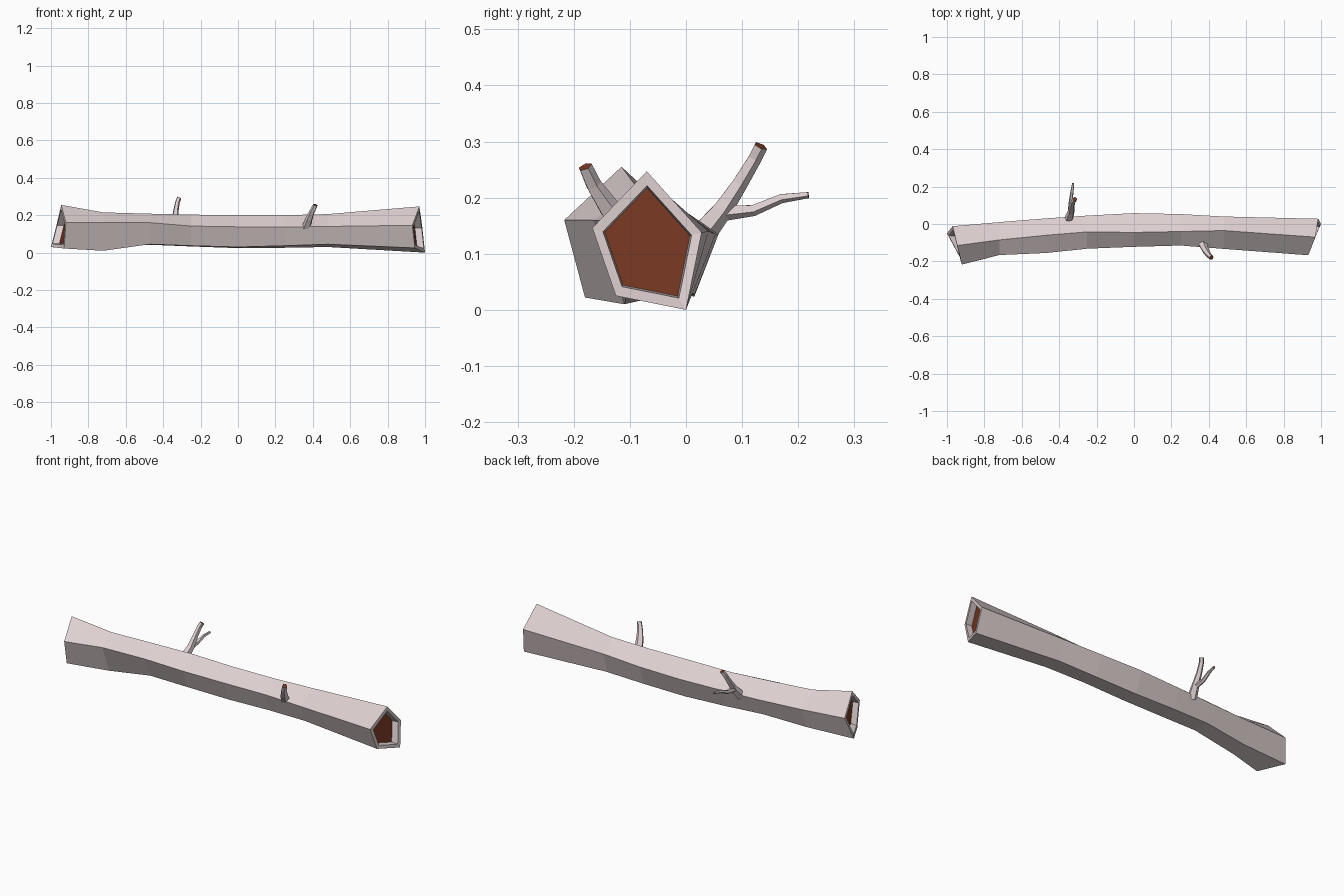
import bpy, bmesh, math
from mathutils import Vector

if "Cube" in bpy.data.objects:
    bpy.data.objects.remove(bpy.data.objects["Cube"])


def material(name, rgb):
    m = bpy.data.materials.new(name)
    m.diffuse_color = (*rgb, 1)
    m.use_nodes = True
    m.node_tree.nodes["Principled BSDF"].inputs["Base Color"].default_value = m.diffuse_color
    return m


BARK = material("bark", (0.73, 0.63, 0.63))
WOOD = material("cut_wood", (0.19, 0.04, 0.016))


def finish(bm, name):
    bmesh.ops.recalc_face_normals(bm, faces=bm.faces)
    me = bpy.data.meshes.new(name)
    bm.to_mesh(me)
    bm.free()
    me.materials.append(BARK)
    me.materials.append(WOOD)
    ob = bpy.data.objects.new(name, me)
    bpy.context.collection.objects.link(ob)
    return ob


def loft(bm, rings):
    """Skin consecutive rings of points and cap both ends in cut wood."""
    vs = [[bm.verts.new(p) for p in r] for r in rings]
    n = len(vs[0])
    for a, b in zip(vs, vs[1:]):
        for i in range(n):
            bm.faces.new((a[i], a[(i + 1) % n], b[(i + 1) % n], b[i]))
    for end in (vs[0], vs[-1]):
        bm.faces.new(end).material_index = 1


def recess(ring, outward, depth=0.035):
    """Inset rim and sunken floor for a log end."""
    c = sum(ring, Vector()) / len(ring)
    rim = [c + (p - c) * 0.81 for p in ring]
    floor = [c + (p - c) * 0.78 - Vector((outward * depth, 0, 0)) for p in ring]
    return [rim, floor]


# Log: five (y, z) rails sampled at shared stations, slanted ends
xs = [-0.95, -0.72, -0.47, -0.25, 0.0, 0.25, 0.48, 0.97]
rails = [
    # top ridge
    [(-.115, .255), (-.085, .215), (-.06, .208), (-.042, .203), (-.045, .2), (-.04, .2), (-.035, .206), (-.07, .247)],
    # back
    [(-.012, .15), (.01, .14), (.03, .135), (.045, .135), (.058, .135), (.053, .135), (.04, .14), (.028, .138)],
    # bottom back
    [(-.05, .03), (-.03, .028), (-.005, .042), (.008, .033), (.015, .024), (.015, .026), (.012, .03), (0, 0)],
    # bottom front
    [(-.18, .022), (-.11, .01), (-.1, .045), (-.09, .037), (-.08, .03), (-.08, .037), (-.095, .045), (-.125, .025)],
    # front
    [(-.217, .16), (-.166, .16), (-.155, .16), (-.132, .142), (-.122, .138), (-.115, .137), (-.133, .14), (-.167, .146)],
]
left_x = [-.945, -.97, -1.0, -.93, -.92]
right_x = [.97, .985, 1.0, .945, .932]
rings = []
for k, x in enumerate(xs):
    ends = left_x if k == 0 else right_x if k == len(xs) - 1 else [x] * 5
    rings.append([Vector((ends[i], *rails[i][k])) for i in range(5)])
bm = bmesh.new()
loft(bm, recess(rings[0], -1)[::-1] + rings + recess(rings[-1], 1))
finish(bm, "log")


# Branches: tapered five-sided tubes along short paths
def branch(name, path, radii):
    pts = [Vector(p) for p in path]
    rings = []
    for i, p in enumerate(pts):
        d = (pts[min(i + 1, len(pts) - 1)] - pts[max(i - 1, 0)]).normalized()
        u = d.cross(Vector((1, 0, 0))).normalized()
        v = d.cross(u)
        rings.append([p + radii[i] * (u * math.cos(a) + v * math.sin(a))
                      for a in (math.tau * j / 5 for j in range(5))])
    bm = bmesh.new()
    loft(bm, rings)
    finish(bm, name)


branch("front_branch",
       [(.36, -.09, .12), (.38, -.137, .18), (.398, -.165, .222), (.414, -.18, .255)],
       [.026, .02, .015, .013])
branch("back_branch",
       [(-.35, .02, .125), (-.336, .065, .18), (-.332, .095, .225), (-.324, .122, .27), (-.315, .133, .292)],
       [.026, .019, .015, .013, .013])
branch("back_twig",
       [(-.34, .066, .173), (-.338, .12, .178), (-.332, .17, .199), (-.325, .218, .205)],
       [.015, .011, .009, .006])
